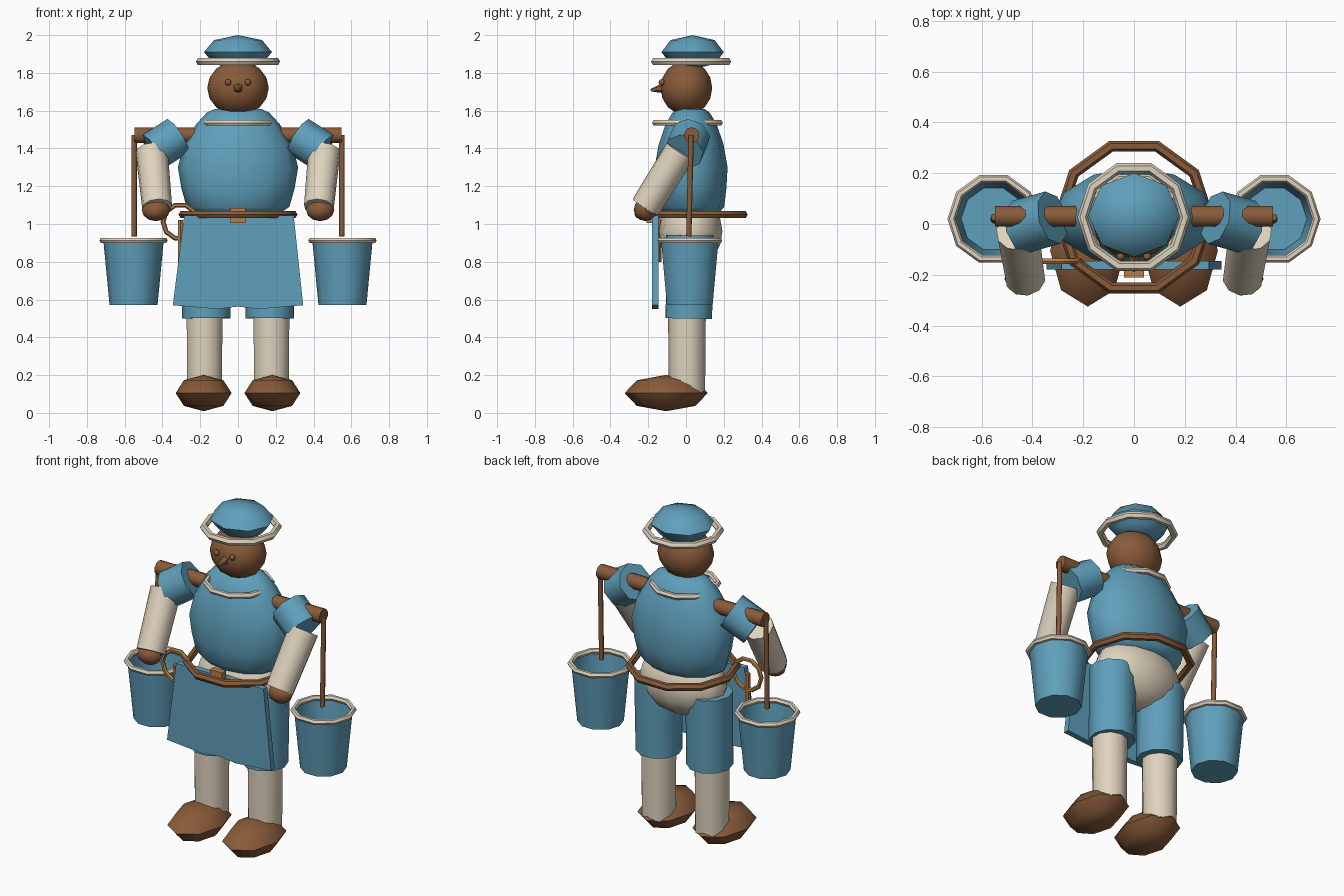
import bpy, bmesh, math
from mathutils import Vector, Matrix

if "Cube" in bpy.data.objects:
    bpy.data.objects.remove(bpy.data.objects["Cube"])


def material(name, rgb):
    m = bpy.data.materials.new(name)
    m.diffuse_color = (*rgb, 1)
    m.use_nodes = True
    m.node_tree.nodes["Principled BSDF"].inputs["Base Color"].default_value = m.diffuse_color
    return m


BLUE = material("blue cloth", (0.115, 0.35, 0.50))
BROWN = material("brown", (0.25, 0.105, 0.042))
CREAM = material("cream", (0.74, 0.65, 0.51))
TAN = material("tan", (0.46, 0.21, 0.065))


def finish(name, bm, mat, smooth=True):
    bmesh.ops.recalc_face_normals(bm, faces=bm.faces)
    me = bpy.data.meshes.new(name)
    bm.to_mesh(me)
    bm.free()
    me.materials.append(mat)
    ob = bpy.data.objects.new(name, me)
    bpy.context.collection.objects.link(ob)
    if smooth:
        bpy.context.view_layer.objects.active = ob
        ob.select_set(True)
        bpy.ops.object.shade_smooth_by_angle(angle=math.radians(50))
        ob.select_set(False)
    return ob


def ball(name, mat, loc, radii, segs=8, rings=4):
    bm = bmesh.new()
    bmesh.ops.create_uvsphere(bm, u_segments=segs, v_segments=rings, radius=1)
    bm.transform(Matrix.Translation(loc) @ Matrix.Diagonal((*radii, 1)))
    return finish(name, bm, mat)


def rod(name, mat, a, b, r1, r2=None, segs=10):
    """Tapered cylinder from a to b."""
    a, b = Vector(a), Vector(b)
    d = b - a
    bm = bmesh.new()
    bmesh.ops.create_cone(bm, cap_ends=True, segments=segs, radius1=r1,
                          radius2=r1 if r2 is None else r2, depth=d.length)
    bm.transform(Matrix.Translation((a + b) / 2)
                 @ d.to_track_quat('Z', 'Y').to_matrix().to_4x4())
    return finish(name, bm, mat)


def box(name, mat, loc, size):
    bm = bmesh.new()
    bmesh.ops.create_cube(bm, size=1)
    bm.transform(Matrix.Translation(loc) @ Matrix.Diagonal((*size, 1)))
    return finish(name, bm, mat, False)


def ring(name, mat, loc, major, minor, segs=10, upright=False):
    bm = bmesh.new()
    grid = []
    for i in range(segs):
        a = math.tau * i / segs
        row = []
        for j in range(6):
            t = math.tau * j / 6
            r = major + minor * math.cos(t)
            row.append(bm.verts.new((r * math.cos(a), r * math.sin(a), minor * math.sin(t))))
        grid.append(row)
    for i in range(segs):
        for j in range(6):
            k, n = (i + 1) % segs, (j + 1) % 6
            bm.faces.new((grid[i][j], grid[k][j], grid[k][n], grid[i][n]))
    if upright:
        bm.transform(Matrix.Rotation(math.pi / 2, 4, 'X'))
    bm.transform(Matrix.Translation(loc))
    return finish(name, bm, mat)


def loft(name, mat, loc, rings, segs, top=True):
    """Stack of elliptical rings (z, rx, ry), closed at the bottom."""
    bm = bmesh.new()
    rows = [[bm.verts.new((loc[0] + rx * math.cos(math.tau * i / segs),
                           loc[1] + ry * math.sin(math.tau * i / segs), z))
             for i in range(segs)] for z, rx, ry in rings]
    for lo, hi in zip(rows, rows[1:]):
        for i in range(segs):
            j = (i + 1) % segs
            bm.faces.new((lo[i], lo[j], hi[j], hi[i]))
    bm.faces.new(rows[0][::-1])
    if top:
        bm.faces.new(rows[-1])
    return finish(name, bm, mat)


# Head, face and hat
ball("head", BROWN, (0, 0.002, 1.72), (0.163, 0.137, 0.145), 12, 8)
rod("nose", BROWN, (0, -0.12, 1.72), (0, -0.187, 1.708), 0.028, 0.006, 6)
ball("hat_crown", BLUE, (0, 0.035, 1.91), (0.18, 0.165, 0.09))
ring("hat_brim", CREAM, (0, 0.027, 1.86), 0.202, 0.021)

# Body
loft("torso", BLUE, (0, 0.027), [
    (1.05, 0.21, 0.14), (1.09, 0.272, 0.175), (1.19, 0.30, 0.187),
    (1.30, 0.318, 0.193), (1.42, 0.288, 0.172), (1.53, 0.22, 0.135),
    (1.59, 0.165, 0.098), (1.61, 0.12, 0.07)], 12)
ring("collar", CREAM, (0, 0.008, 1.535), 0.18, 0.017)
ball("pelvis", CREAM, (0, 0.025, 0.96), (0.27, 0.168, 0.19), 12, 8)
ring("belt", BROWN, (0, 0.027, 1.05), 0.293, 0.022)
box("buckle", TAN, (0, -0.19, 1.045), (0.08, 0.04, 0.08))

# Apron: a flared panel with a slightly wavy hem
bm = bmesh.new()
outline = [(-0.285, 1.045), (-0.345, 0.57), (-0.11, 0.55), (0, 0.563),
           (0.11, 0.55), (0.345, 0.57), (0.295, 1.045)]
panel = bm.faces.new([bm.verts.new((x, -0.18, z)) for x, z in outline])
ext = bmesh.ops.extrude_face_region(bm, geom=[panel])
bmesh.ops.translate(bm, vec=(0, 0.035, 0),
                    verts=[v for v in ext["geom"] if isinstance(v, bmesh.types.BMVert)])
finish("apron", bm, BLUE, False)

# Loop and handle hung at the hip
ring("hip_loop", TAN, (-0.305, -0.147, 1.012), 0.092, 0.013, 10, True)
rod("hip_handle", TAN, (-0.305, -0.147, 0.80), (-0.305, -0.147, 1.02), 0.016, segs=6)

# Carrying yoke
rod("yoke", BROWN, (-0.547, 0.03, 1.47), (0.547, 0.03, 1.47), 0.042)

for s, side in ((-1, "left"), (1, "right")):
    ball(side + "_eye", BROWN, (s * 0.052, -0.128, 1.75), (0.017, 0.017, 0.017), 8, 6)

    # Arm
    rod(side + "_sleeve", BLUE, (s * 0.32, 0.025, 1.465), (s * 0.45, -0.012, 1.382), 0.107, segs=8)
    rod(side + "_forearm", CREAM, (s * 0.457, -0.03, 1.385), (s * 0.428, -0.215, 1.09), 0.086, 0.08)
    ball(side + "_hand", BROWN, (s * 0.435, -0.215, 1.075), (0.075, 0.062, 0.06), 8, 6)

    # Leg
    rod(side + "_shorts", BLUE, (s * 0.168, 0.015, 0.5), (s * 0.17, 0.022, 0.94), 0.128, 0.13)
    rod(side + "_lower_leg", CREAM, (s * 0.177, 0.005, 0.10), (s * 0.177, 0.005, 0.53), 0.096, 0.1)
    ball(side + "_shoe", BROWN, (s * 0.182, -0.105, 0.105), (0.148, 0.22, 0.096))

    # Bucket and its hanger
    rod(side + "_hanger", BROWN, (s * 0.55, 0.015, 0.935), (s * 0.55, 0.027, 1.47), 0.014, segs=8)
    loft(side + "_bucket", BLUE, (s * 0.553, 0.02),
         [(0.57, 0.127, 0.127), (0.915, 0.16, 0.16)], 10, top=False)
    ring(side + "_bucket_rim", CREAM, (s * 0.553, 0.02, 0.913), 0.165, 0.016)
